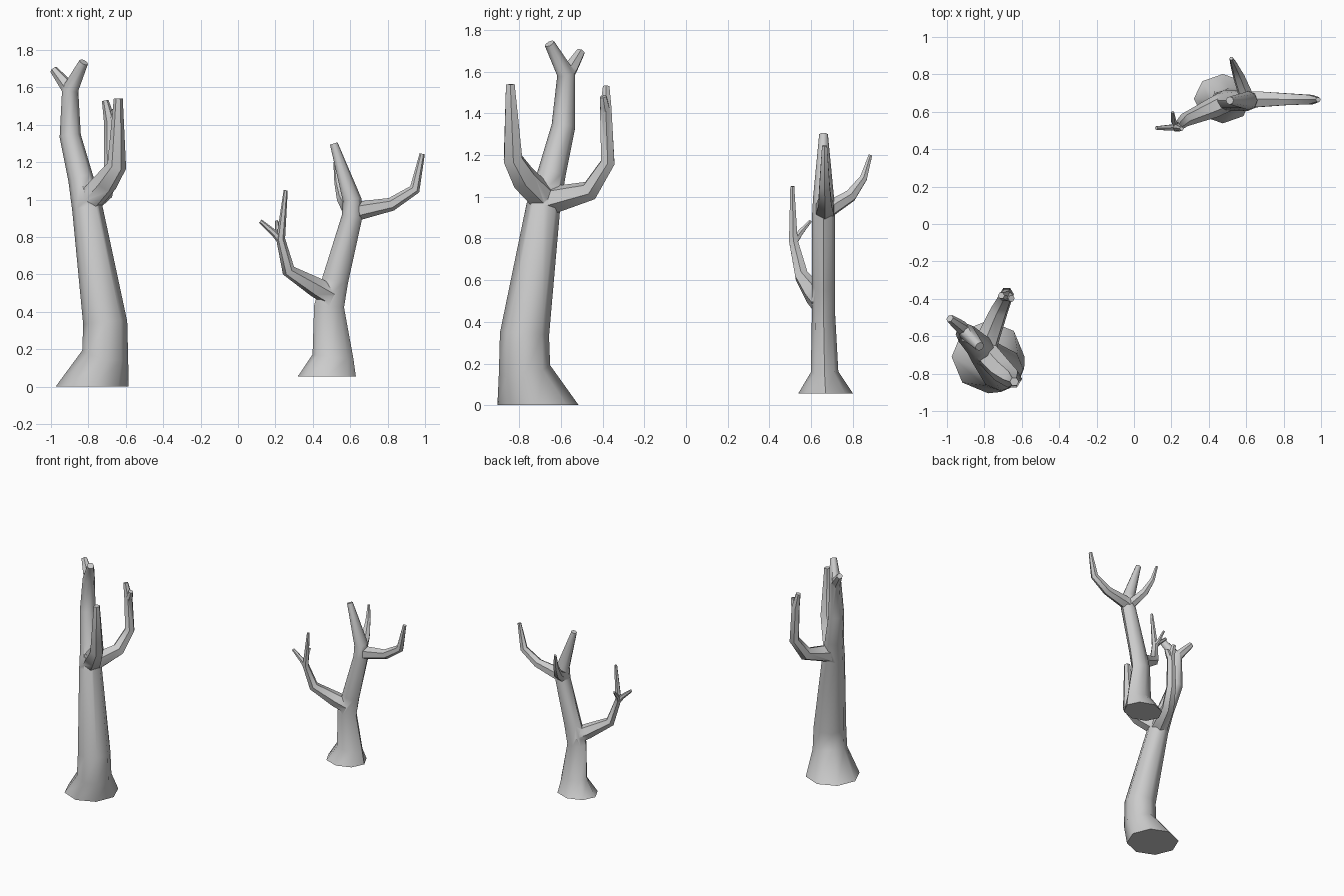
import bpy, bmesh, math
from mathutils import Vector

Z = Vector((0, 0, 1))


def limb(name, nodes, sides=8):
    """Loft a tapered tube through nodes (x, y, z, radius or (rx, ry))."""
    pts = [Vector(n[:3]) for n in nodes]
    bm = bmesh.new()
    rings = []
    for i, p in enumerate(pts):
        d = Vector()
        if i > 0:
            d += (p - pts[i - 1]).normalized()
        if i < len(pts) - 1:
            d += (pts[i + 1] - p).normalized()
        if i == 0 and name.startswith("trunk"):
            d = Z.copy()
        q = Z.rotation_difference(d.normalized())
        r = nodes[i][3]
        rx, ry = r if isinstance(r, tuple) else (r, r)
        ring = []
        for k in range(sides):
            a = 2 * math.pi * (k + 0.5 * (sides % 2)) / sides
            ring.append(bm.verts.new(p + q @ Vector((rx * math.cos(a), ry * math.sin(a), 0))))
        rings.append(ring)
    for a, b in zip(rings, rings[1:]):
        for k in range(sides):
            j = (k + 1) % sides
            bm.faces.new((a[k], a[j], b[j], b[k]))
    bm.faces.new(rings[0][::-1])
    bm.faces.new(rings[-1])
    bmesh.ops.recalc_face_normals(bm, faces=bm.faces)
    me = bpy.data.meshes.new(name)
    bm.to_mesh(me)
    bm.free()
    ob = bpy.data.objects.new(name, me)
    bpy.context.collection.objects.link(ob)
    return ob


def tree(name, trunk, branches):
    """Fuse the branches into the trunk and smooth the bark."""
    ob = limb("trunk_" + name, trunk)
    bpy.context.view_layer.objects.active = ob
    for i, nodes in enumerate(branches):
        b = limb("branch_%d" % i, nodes, 6)
        m = ob.modifiers.new("fuse", 'BOOLEAN')
        m.operation = 'UNION'
        m.solver = 'EXACT'
        m.object = b
        bpy.ops.object.modifier_apply(modifier=m.name)
        bpy.data.objects.remove(b)
    ob.name = name
    bpy.ops.object.select_all(action='DESELECT')
    ob.select_set(True)
    bpy.ops.object.shade_smooth_by_angle(angle=math.radians(50))


# Tall tree: trunk runs on into the crown
tree("tall_bare_tree", [
    (-0.78, -0.71, 0, 0.195), (-0.71, -0.775, 0.17, 0.125), (-0.71, -0.775, 0.34, 0.118),
    (-0.805, -0.685, 0.95, 0.082), (-0.84, -0.645, 1.11, 0.068), (-0.897, -0.588, 1.34, 0.057),
    (-0.897, -0.575, 1.59, 0.044), (-0.825, -0.655, 1.735, 0.025)],
    [
        # crown fork
        [(-0.89, -0.585, 1.56, 0.035), (-0.925, -0.55, 1.62, 0.035), (-0.985, -0.505, 1.695, 0.022)],
        # front branch
        [(-0.80, -0.68, 0.99, 0.07), (-0.71, -0.78, 1.09, 0.066), (-0.648, -0.83, 1.18, 0.052),
         (-0.64, -0.843, 1.54, 0.024)],
        # back branch
        [(-0.80, -0.66, 0.98, 0.07), (-0.72, -0.46, 1.03, 0.05), (-0.68, -0.375, 1.165, 0.038),
         (-0.685, -0.385, 1.42, 0.032), (-0.71, -0.383, 1.53, 0.018)],
        # back branch spur
        [(-0.688, -0.384, 1.39, 0.024), (-0.67, -0.39, 1.43, 0.025), (-0.655, -0.398, 1.48, 0.018)],
    ])

# Short tree
tree("short_bare_tree", [
    (0.475, 0.67, 0.055, (0.155, 0.132)), (0.508, 0.665, 0.16, (0.11, 0.066)),
    (0.487, 0.66, 0.43, (0.08, 0.056)), (0.52, 0.66, 0.57, (0.07, 0.055)),
    (0.61, 0.66, 0.91, 0.055), (0.61, 0.66, 1.0, 0.05), (0.512, 0.66, 1.3, 0.021)],
    [
        # right branch
        [(0.60, 0.665, 0.93, 0.052), (0.67, 0.667, 0.945, 0.048), (0.82, 0.667, 0.975, 0.036),
         (0.945, 0.665, 1.055, 0.029), (0.985, 0.665, 1.245, 0.014)],
        # back branch
        [(0.605, 0.67, 0.93, 0.042), (0.56, 0.79, 1.005, 0.032), (0.535, 0.852, 1.09, 0.02),
         (0.52, 0.885, 1.2, 0.01)],
        # left branch with upright twig
        [(0.49, 0.655, 0.49, 0.058), (0.42, 0.62, 0.53, 0.055), (0.27, 0.555, 0.62, 0.036),
         (0.228, 0.515, 0.79, 0.024), (0.255, 0.51, 1.05, 0.011)],
        # left twig
        [(0.235, 0.517, 0.77, 0.02), (0.195, 0.515, 0.82, 0.018), (0.12, 0.513, 0.885, 0.011)],
        # rear twig
        [(0.23, 0.517, 0.78, 0.018), (0.212, 0.55, 0.83, 0.015), (0.207, 0.598, 0.885, 0.008)],
    ])
